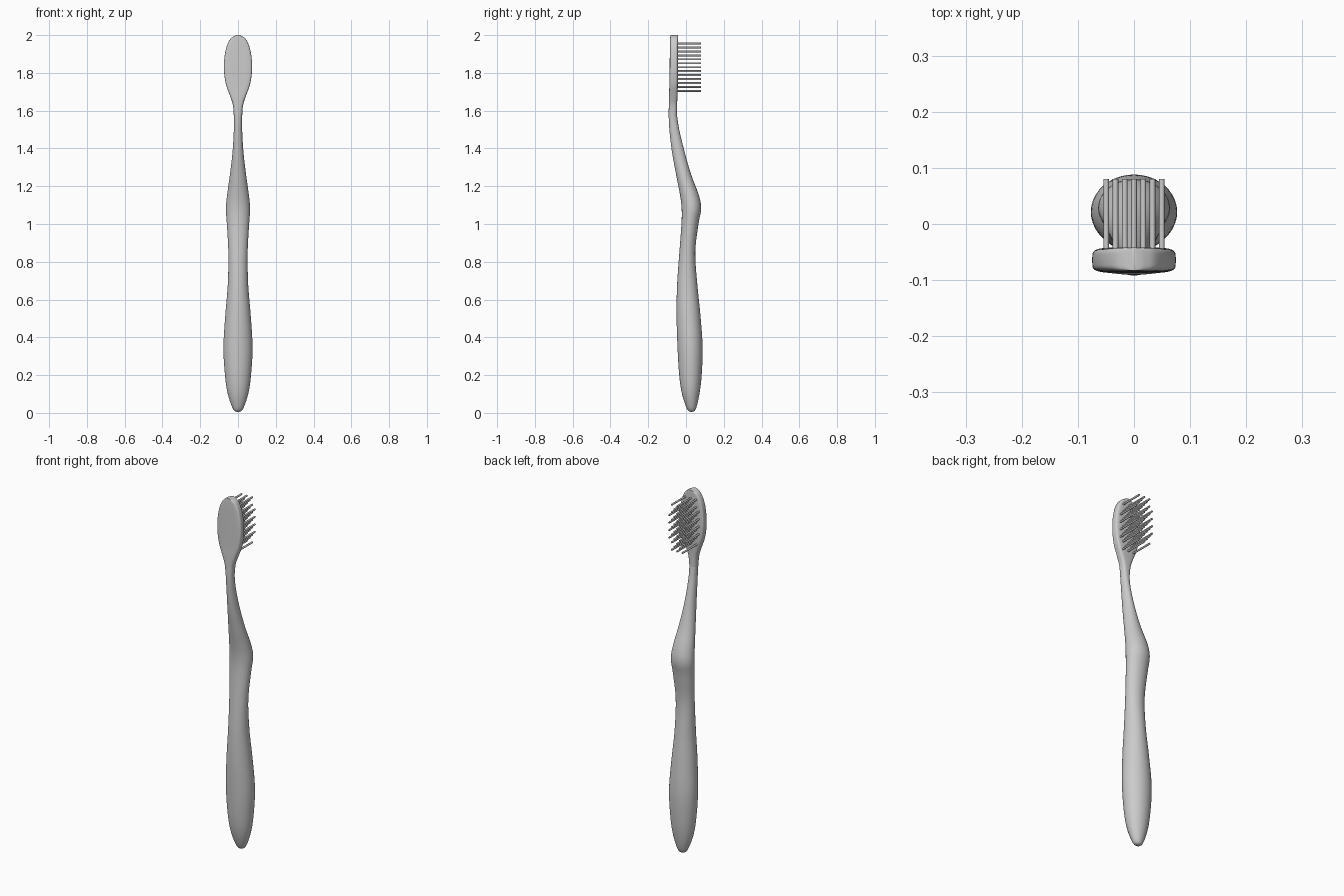
import bpy, bmesh, math

if "Cube" in bpy.data.objects:
    bpy.data.objects.remove(bpy.data.objects["Cube"])

grey = bpy.data.materials.new("light grey plastic")
grey.use_nodes = True
grey.diffuse_color = (0.6, 0.6, 0.6, 1)
grey.node_tree.nodes["Principled BSDF"].inputs["Base Color"].default_value = (0.6, 0.6, 0.6, 1)


def finish(bm, name, angle):
    bmesh.ops.recalc_face_normals(bm, faces=bm.faces)
    mesh = bpy.data.meshes.new(name)
    bm.to_mesh(mesh)
    bm.free()
    mesh.materials.append(grey)
    ob = bpy.data.objects.new(name, mesh)
    bpy.context.collection.objects.link(ob)
    bpy.ops.object.select_all(action='DESELECT')
    ob.select_set(True)
    bpy.context.view_layer.objects.active = ob
    bpy.ops.object.shade_smooth_by_angle(angle=math.radians(angle))


def spline(a, b, c, d, t):
    return [0.5 * (2*q + (r - p)*t + (2*p - 5*q + 4*r - s)*t*t + (3*q - p - 3*r + s)*t**3)
            for p, q, r, s in zip(a, b, c, d)]


def loft(name, keys, steps, sides, angle):
    """Skin superellipse sections: height, front y, back y, half width, squareness."""
    bm = bmesh.new()
    sections = []
    for i in range(len(keys) - 1):
        around = [keys[max(0, min(len(keys) - 1, i + k))] for k in (-1, 0, 1, 2)]
        sections += [spline(*around, s / steps) for s in range(steps)]
    sections.append(keys[-1])
    rings = []
    for z, front, back, width, power in sections:
        ring = []
        for k in range(sides):
            a = math.tau * k / sides
            c, s = math.cos(a), math.sin(a)
            x = math.copysign(abs(c) ** (2 / power), c) * width
            y = math.copysign(abs(s) ** (2 / power), s) * (back - front) / 2
            ring.append(bm.verts.new((x, (front + back) / 2 + y, z)))
        rings.append(ring)
    for low, high in zip(rings, rings[1:]):
        for k in range(sides):
            n = (k + 1) % sides
            bm.faces.new((low[k], low[n], high[n], high[k]))
    bm.faces.new(rings[0])
    bm.faces.new(rings[-1])
    finish(bm, name, angle)


# Curved grip and neck
loft("handle", [
    (0.005, 0.027, 0.033, 0.004, 2), (0.02, 0.006, 0.052, 0.026, 2),
    (0.1, -0.021, 0.071, 0.054, 2), (0.2, -0.036, 0.083, 0.069, 2),
    (0.35, -0.045, 0.088, 0.077, 2), (0.52, -0.05, 0.076, 0.067, 2),
    (0.68, -0.047, 0.06, 0.054, 2), (0.85, -0.035, 0.049, 0.051, 2),
    (1.0, -0.024, 0.066, 0.059, 2), (1.08, -0.023, 0.08, 0.064, 2),
    (1.15, -0.031, 0.069, 0.058, 2), (1.26, -0.052, 0.028, 0.043, 2),
    (1.38, -0.074, -0.007, 0.029, 2), (1.5, -0.088, -0.036, 0.022, 2),
    (1.58, -0.092, -0.048, 0.022, 2.2)], 5, 40, 40)

# Flat paddle head
loft("head", [
    (1.57, -0.092, -0.047, 0.022, 2.2), (1.63, -0.091, -0.047, 0.027, 3),
    (1.68, -0.09, -0.045, 0.043, 4), (1.74, -0.088, -0.043, 0.064, 5),
    (1.81, -0.087, -0.042, 0.074, 5), (1.88, -0.086, -0.042, 0.072, 5),
    (1.94, -0.085, -0.042, 0.06, 5), (1.98, -0.084, -0.042, 0.04, 5),
    (1.995, -0.083, -0.042, 0.02, 5), (2.0, -0.083, -0.042, 0.004, 5)], 5, 48, 45)

# Staggered bristles, kept within the oval of the head
bm = bmesh.new()
root, tip, radius = -0.05, 0.08, 0.005
for col in range(-3, 4):
    for row in range(-4, 5):
        x = col * 0.0165
        z = 1.83 + (row + 0.5 * (col % 2)) * 0.042
        if (x / 0.066) ** 2 + ((z - 1.83) / 0.15) ** 2 > 1:
            continue
        ends = [[bm.verts.new((x + radius * math.cos(k * math.tau / 8), y,
                               z + radius * math.sin(k * math.tau / 8))) for k in range(8)]
                for y in (root, tip)]
        for k in range(8):
            n = (k + 1) % 8
            bm.faces.new((ends[0][k], ends[0][n], ends[1][n], ends[1][k]))
        bm.faces.new(ends[0])
        bm.faces.new(ends[1])
finish(bm, "bristles", 50)
